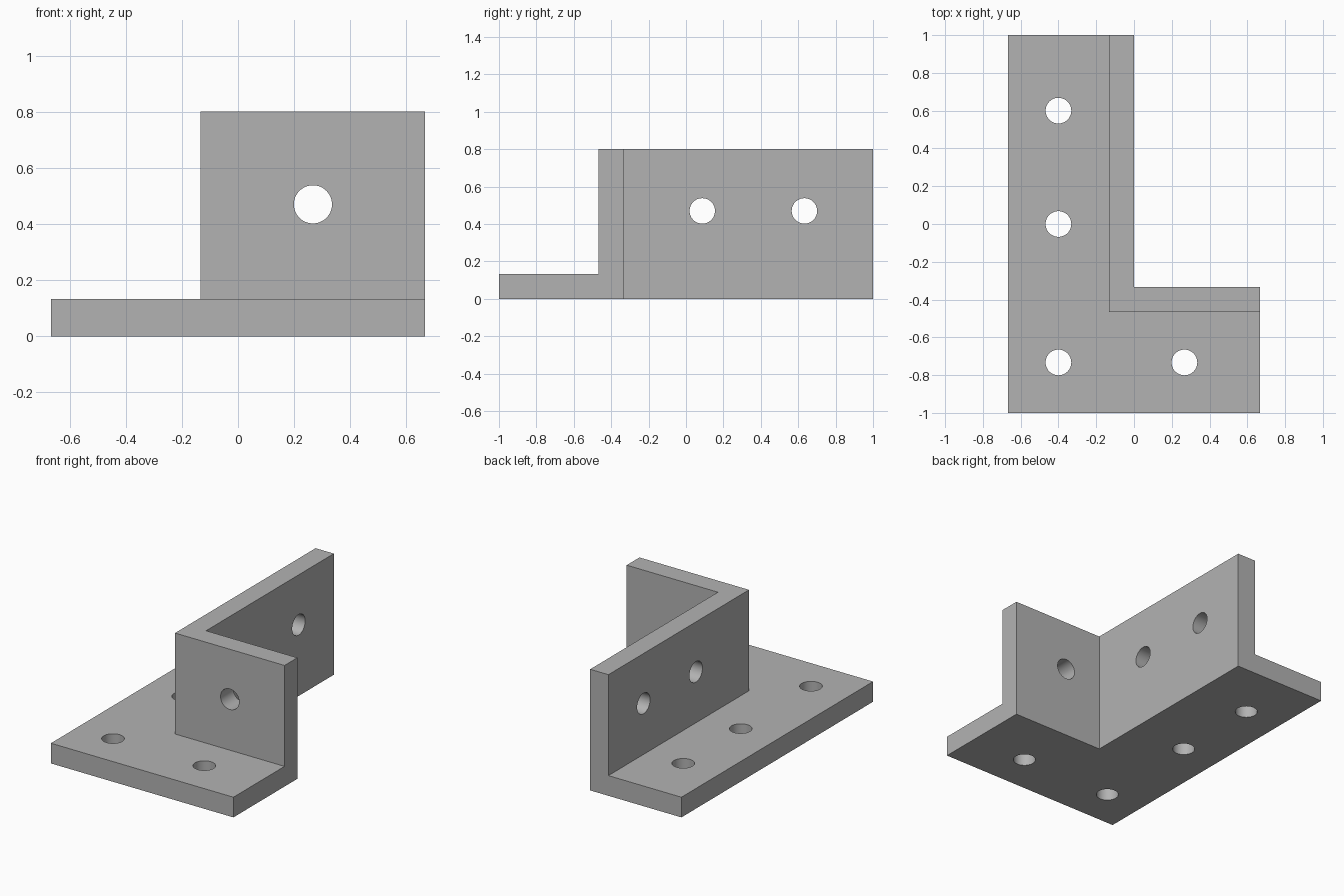
import bpy
import bmesh
from math import pi, radians
from mathutils import Matrix, Vector

cube = bpy.data.objects.get("Cube")
if cube:
    bpy.data.objects.remove(cube, do_unlink=True)

# Main dimensions
X, Y = 2 / 3, 1.0           # half width and half depth
T = 2 / 15                  # plate thickness
H = 0.8                     # wall height
IN = -1 / 3                 # inner corner, along y
R = 0.068                   # hole radius

steel = bpy.data.materials.new("grey steel")
steel.use_nodes = True
colour = (0.45, 0.45, 0.45, 1)
steel.diffuse_color = colour
steel.node_tree.nodes["Principled BSDF"].inputs["Base Color"].default_value = colour


def make_object(name, bm):
    mesh = bpy.data.meshes.new(name)
    bm.to_mesh(mesh)
    bm.free()
    mesh.materials.append(steel)
    obj = bpy.data.objects.new(name, mesh)
    bpy.context.collection.objects.link(obj)
    return obj


def raise_faces(bm, faces, height):
    new = bmesh.ops.extrude_face_region(bm, geom=faces)["geom"]
    verts = [g for g in new if isinstance(g, bmesh.types.BMVert)]
    bmesh.ops.translate(bm, verts=verts, vec=(0, 0, height))
    return [g for g in new if isinstance(g, bmesh.types.BMFace)]


# Bracket: flange and wall footprints raised together, then the wall alone
bm = bmesh.new()
flange = [(-X, -Y), (X, -Y), (X, IN - T), (-T, IN - T), (-T, Y), (-X, Y)]
wall = [(X, IN - T), (X, IN), (0, IN), (0, Y), (-T, Y), (-T, IN - T)]
for outline in (flange, wall):
    bm.faces.new([bm.verts.new((x, y, 0)) for x, y in outline])
bmesh.ops.remove_doubles(bm, verts=bm.verts, dist=0.001)
tops = raise_faces(bm, bm.faces[:], T)
raise_faces(bm, [max(tops, key=lambda f: f.calc_center_median().x)], H - T)
bmesh.ops.recalc_face_normals(bm, faces=bm.faces)
bmesh.ops.dissolve_limit(bm, angle_limit=radians(1), verts=bm.verts, edges=bm.edges)
bracket = make_object("corner_bracket", bm)

# Drills: four through the flange, one through the front wall, two through the side wall
mid = 0.47
holes = [((-0.4, y, T / 2), "Z") for y in (0.6, 0, -0.733)]
holes += [((0.267, -0.733, T / 2), "Z"), ((0.267, IN - T / 2, mid), "X")]
holes += [((-T / 2, y, mid), "Y") for y in (0.087, 0.633)]
bm = bmesh.new()
for centre, axis in holes:
    turn = Matrix.Rotation(0 if axis == "Z" else pi / 2, 4, axis)
    bmesh.ops.create_cone(bm, cap_ends=True, segments=48, radius1=R, radius2=R,
                          depth=T * 2, matrix=Matrix.Translation(Vector(centre)) @ turn)
drills = make_object("hole_drills", bm)
drills.hide_render = True

# Cut the holes and keep only the finished bracket
cut = bracket.modifiers.new("holes", "BOOLEAN")
cut.operation = "DIFFERENCE"
cut.solver = "EXACT"
cut.object = drills
bpy.context.view_layer.objects.active = bracket
bracket.select_set(True)
bpy.ops.object.modifier_apply(modifier=cut.name)
bpy.data.objects.remove(drills, do_unlink=True)
bpy.ops.object.shade_smooth_by_angle(angle=radians(30))
